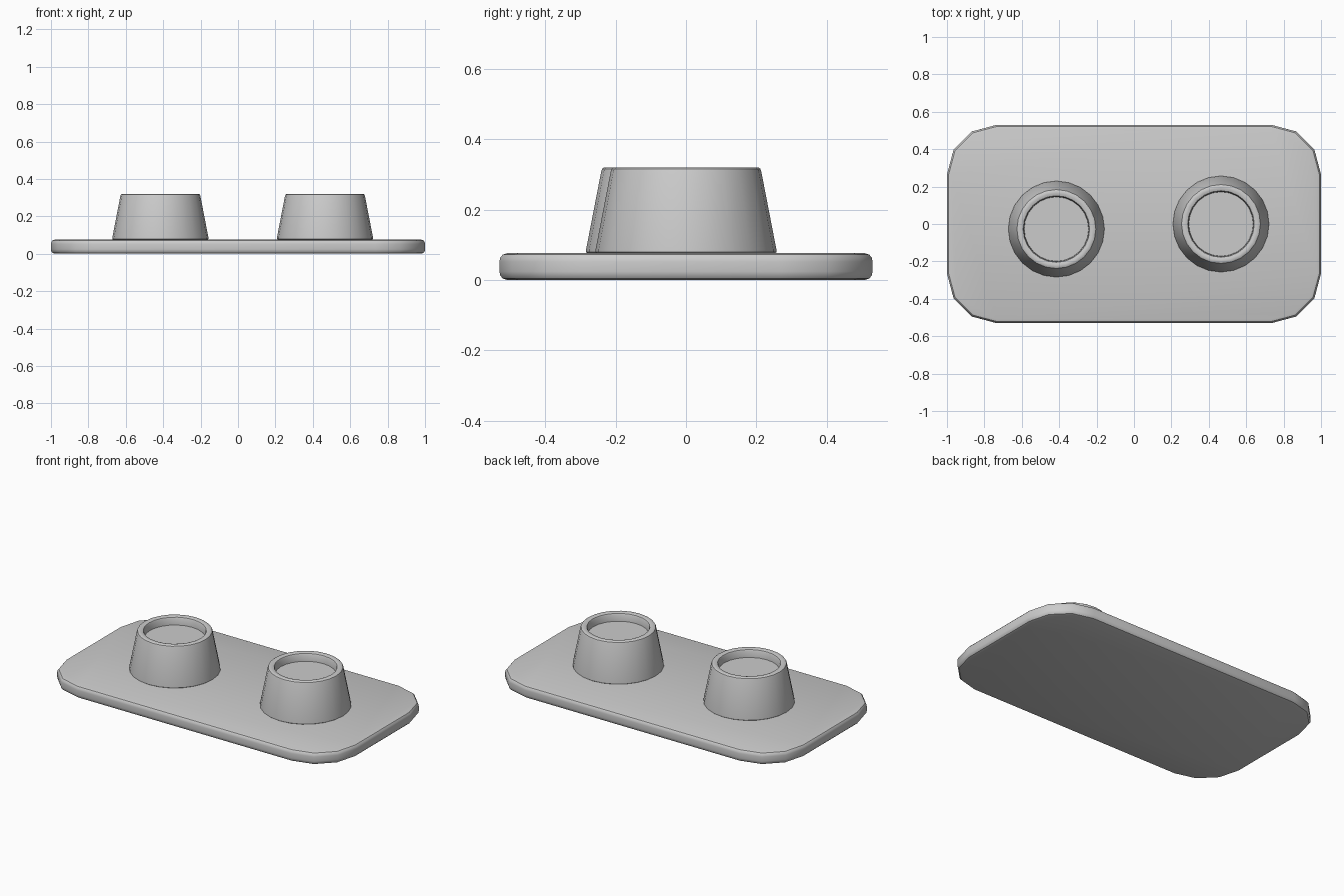
import bpy, bmesh, math

cube = bpy.data.objects.get("Cube")
if cube:
    bpy.data.objects.remove(cube, do_unlink=True)

grey = bpy.data.materials.new("plain grey")
grey.use_nodes = True
colour = (0.6, 0.6, 0.6, 1)
grey.diffuse_color = colour
grey.node_tree.nodes["Principled BSDF"].inputs["Base Color"].default_value = colour


def finish(name, bm, location=(0, 0, 0)):
    bmesh.ops.recalc_face_normals(bm, faces=bm.faces)
    mesh = bpy.data.meshes.new(name)
    bm.to_mesh(mesh)
    bm.free()
    mesh.materials.append(grey)
    obj = bpy.data.objects.new(name, mesh)
    obj.location = location
    bpy.context.collection.objects.link(obj)
    bpy.ops.object.select_all(action="DESELECT")
    obj.select_set(True)
    bpy.context.view_layer.objects.active = obj
    return obj


def stack_rings(rings):
    """Join rings of points into a closed skin, capped at both ends."""
    bm = bmesh.new()
    loops = [[bm.verts.new(p) for p in ring] for ring in rings]
    n = len(loops[0])
    for a, b in zip(loops, loops[1:]):
        for i in range(n):
            j = (i + 1) % n
            bm.faces.new((a[i], a[j], b[j], b[i]))
    bm.faces.new(loops[0][::-1])
    bm.faces.new(loops[-1])
    return bm


# Base plate: rectangle with three-segment corners and softened rims
def plate_ring(inset, z, half_x=1.0, half_y=0.53, radius=0.265):
    points = []
    for quarter, (sx, sy) in enumerate([(1, 1), (-1, 1), (-1, -1), (1, -1)]):
        for step in range(4):
            a = math.radians(quarter * 90 + step * 30)
            r = radius - inset
            points.append((sx * (half_x - radius) + r * math.cos(a),
                           sy * (half_y - radius) + r * math.sin(a), z))
    return points


plate_profile = [(0.022, 0), (0.009, 0.004), (0.002, 0.013), (0, 0.024),
                 (0, 0.052), (0.002, 0.063), (0.009, 0.072), (0.022, 0.076)]
finish("base_plate", stack_rings([plate_ring(i, z) for i, z in plate_profile]))
bpy.ops.object.shade_smooth_by_angle(angle=math.radians(35))

# Tapered cups: outer wall, rounded rim and shallow recess
SIDES = 24
cup_profile = [(0.25, 0.074), (0.257, 0.079), (0.257, 0.086), (0.214, 0.308),
               (0.211, 0.316), (0.205, 0.32), (0.19, 0.32), (0.178, 0.316),
               (0.174, 0.308), (0.172, 0.27)]


def cup(name, x, y):
    rings = [[(r * math.cos(2 * math.pi * i / SIDES),
               r * math.sin(2 * math.pi * i / SIDES), z) for i in range(SIDES)]
             for r, z in cup_profile]
    finish(name, stack_rings(rings), (x, y, 0))
    bpy.ops.object.shade_smooth_by_angle(angle=math.radians(35))


cup("right_cup", -0.415, -0.027)
cup("left_cup", 0.465, 0.0)
